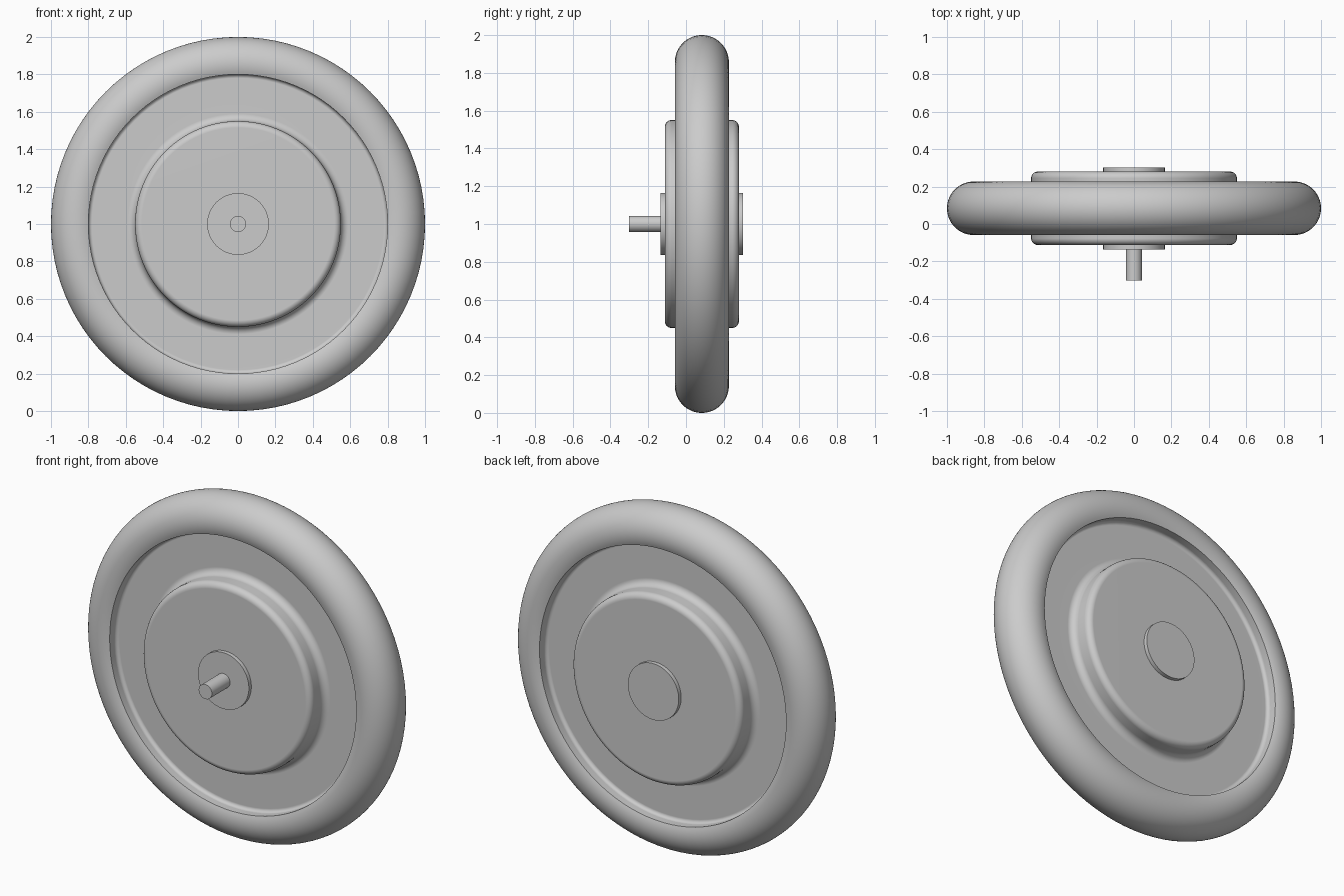
import bpy, bmesh
from math import radians, cos, sin, tau
from mathutils import Vector

cube = bpy.data.objects.get("Cube")
if cube:
    bpy.data.objects.remove(cube, do_unlink=True)

grey = bpy.data.materials.new("plain grey")
grey.use_nodes = True
GREY = (0.6, 0.6, 0.6, 1)
grey.diffuse_color = GREY
grey.node_tree.nodes["Principled BSDF"].inputs["Base Color"].default_value = GREY

MID_Y = 0.084  # middle plane of the wheel


def arc(r, h, radius, start, end, steps=8):
    """Profile points (radius, half-width) along a rounded corner."""
    angles = [radians(start + (end - start) * i / steps) for i in range(steps + 1)]
    return [(r + radius * cos(a), h + radius * sin(a)) for a in angles]


def mirrored(half):
    """Complete a profile with its reflection in the middle plane."""
    return half + [(r, -h) for r, h in reversed(half)]


def lathe(name, profile, closed=False, segments=96):
    """Turn a profile about the wheel axis, which runs along y."""
    bm = bmesh.new()
    verts = [bm.verts.new((r, MID_Y + h, 1)) for r, h in profile]
    pairs = list(zip(verts, verts[1:]))
    if closed:
        pairs.append((verts[-1], verts[0]))
    edges = [bm.edges.new(p) for p in pairs]
    bmesh.ops.spin(bm, geom=verts + edges, cent=Vector((0, 0, 1)),
                   axis=Vector((0, 1, 0)), angle=tau, steps=segments)
    bmesh.ops.remove_doubles(bm, verts=bm.verts, dist=0.0001)
    bmesh.ops.recalc_face_normals(bm, faces=bm.faces)
    mesh = bpy.data.meshes.new(name)
    bm.to_mesh(mesh)
    bm.free()
    mesh.materials.append(grey)
    obj = bpy.data.objects.new(name, mesh)
    bpy.context.collection.objects.link(obj)
    bpy.ops.object.select_all(action="DESELECT")
    obj.select_set(True)
    bpy.context.view_layer.objects.active = obj
    bpy.ops.object.shade_smooth_by_angle(angle=radians(35))
    flat = obj.modifiers.new("flat_faces", "WEIGHTED_NORMAL")
    flat.keep_sharp = True
    return obj


# Round tyre with a straight inner wall
lathe("tyre", arc(0.857, 0, 0.143, -113.5, 113.5, 40), closed=True)

# Recessed web with a raised, rounded hub on both sides
WEB, HUB = 0.07, 0.196
lathe("wheel_disc", mirrored(
    [(0, HUB)]
    + arc(0.515, HUB - 0.035, 0.035, 90, 0)
    + arc(0.59, WEB + 0.04, 0.04, 180, 270)
    + arc(0.78, WEB + 0.02, 0.02, -90, 0)
    + [(0.81, WEB + 0.02)]))

# Thin bearing caps on both sides
CAP = 0.219
lathe("hub_cap", mirrored([(0, CAP), (0.165, CAP)]), segments=64)

# Axle pin towards the front
lathe("axle_pin", [(0, -0.387), (0.043, -0.387), (0.043, -0.2), (0, -0.2)], segments=32)
